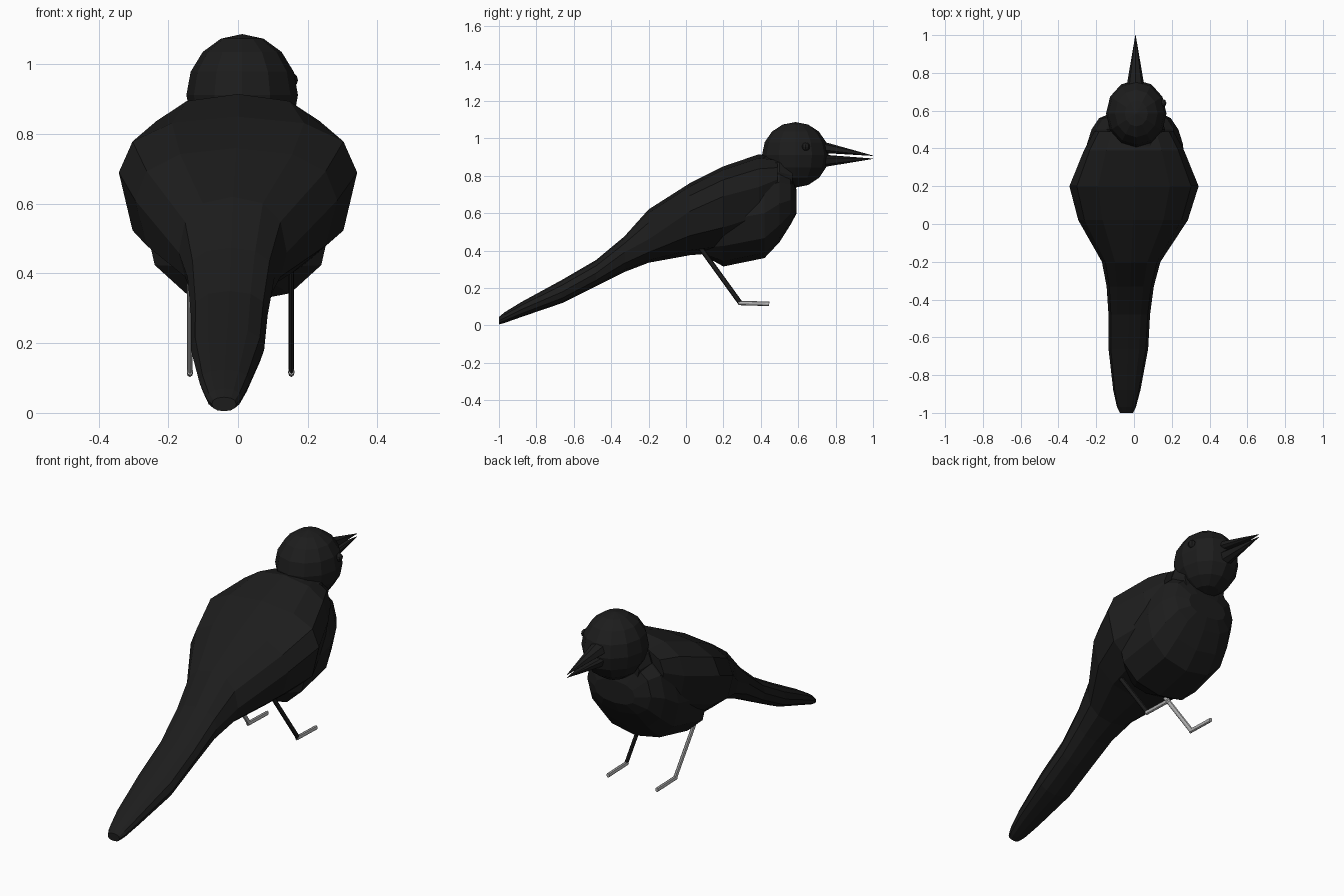
import bpy, bmesh, math
from mathutils import Vector

if "Cube" in bpy.data.objects:
    bpy.data.objects.remove(bpy.data.objects["Cube"])


def mat(name, v):
    m = bpy.data.materials.new(name)
    m.diffuse_color = (v, v, v, 1)
    m.use_nodes = True
    m.node_tree.nodes["Principled BSDF"].inputs["Base Color"].default_value = m.diffuse_color
    return m


BLACK = mat("black", 0.012)
GREY = mat("grey", 0.45)


def finish(name, bm, material):
    bmesh.ops.recalc_face_normals(bm, faces=bm.faces)
    me = bpy.data.meshes.new(name)
    bm.to_mesh(me)
    bm.free()
    me.materials.append(material)
    ob = bpy.data.objects.new(name, me)
    bpy.context.collection.objects.link(ob)
    return ob


def loft(name, rings, n=12, power=0.85):
    """Skin rings given as (y, centre x, half width, top z, widest z, bottom z)."""
    bm = bmesh.new()
    loops = []
    for y, cx, hw, top, mid, bot in rings:
        loop = []
        for i in range(n):
            a = 2 * math.pi * i / n
            c, s = math.cos(a), math.sin(a)
            x = cx + hw * math.copysign(abs(c) ** power, c)
            h = (top - mid) if s > 0 else (mid - bot)
            loop.append(bm.verts.new((x, y, mid + h * math.copysign(abs(s) ** power, s))))
        loops.append(loop)
    for p, q in zip(loops, loops[1:]):
        for i in range(n):
            j = (i + 1) % n
            bm.faces.new((p[i], p[j], q[j], q[i]))
    bm.faces.new(loops[0])
    bm.faces.new(loops[-1])
    return finish(name, bm, BLACK)


def ball(name, centre, radii, u, v):
    bm = bmesh.new()
    bmesh.ops.create_uvsphere(bm, u_segments=u, v_segments=v, radius=1)
    bmesh.ops.scale(bm, vec=radii, verts=bm.verts)
    bmesh.ops.translate(bm, vec=centre, verts=bm.verts)
    return finish(name, bm, BLACK)


def rod(name, a, b, rx, rz, material):
    a, b = Vector(a), Vector(b)
    bm = bmesh.new()
    bmesh.ops.create_cone(bm, cap_ends=True, segments=8, radius1=1, radius2=1, depth=(b - a).length)
    bmesh.ops.scale(bm, vec=(rx, rz, 1), verts=bm.verts)
    ob = finish(name, bm, material)
    ob.location = (a + b) / 2
    # tilt only in the y-z plane
    d = b - a
    ob.rotation_euler = (math.atan2(-d.y, d.z), 0, 0)
    return ob


# Back, folded wings and tail
loft("back_and_tail", [
    (-1.0, -.04, .035, .045, .025, .005),
    (-.97, -.04, .05, .07, .04, .013),
    (-.88, -.038, .072, .125, .085, .045),
    (-.66, -.03, .105, .245, .18, .12),
    (-.48, -.025, .11, .35, .28, .21),
    (-.33, -.02, .125, .475, .39, .285),
    (-.2, -.015, .155, .62, .46, .335),
    (.02, -.005, .29, .76, .61, .375),
    (.2, 0, .342, .85, .69, .39),
    (.39, 0, .265, .915, .74, .46),
    (.49, 0, .21, .895, .78, .6),
])

# Breast and belly
loft("breast", [
    (.10, 0, .14, .6, .48, .37),
    (.2, 0, .27, .75, .56, .315),
    (.42, .005, .255, .85, .60, .36),
    (.50, .005, .23, .86, .65, .445),
    (.56, .005, .19, .82, .67, .54),
    (.592, .01, .12, .72, .66, .60),
])

# Head and neck
ball("head", (.012, .585, .912), (.16, .178, .175), 12, 8)
loft("neck", [
    (.40, .01, .13, .91, .82, .7),
    (.5, .01, .155, .91, .82, .68),
    (.57, .01, .13, .88, .8, .68),
])
ball("right_eye", (.15, .64, .955), (.022, .022, .022), 8, 6)

# Split beak
loft("upper_beak", [(.70, .008, .05, .99, .945, .928), (.76, .008, .042, .975, .935, .92),
                    (1.0, .008, .001, .908, .907, .906)], 8, 1)
loft("lower_beak", [(.70, .008, .045, .915, .90, .845), (.74, .008, .042, .912, .895, .847),
                    (1.0, .008, .001, .892, .891, .89)], 8, 1)

# Legs and feet
for side, x, m in (("left", -.138, GREY), ("right", .153, BLACK)):
    rod(side + "_leg", (x, .03, .48), (x, .29, .12), .008, .013, m)
    rod(side + "_foot", (x, .28, .12), (x, .445, .115), .009, .012, GREY)
